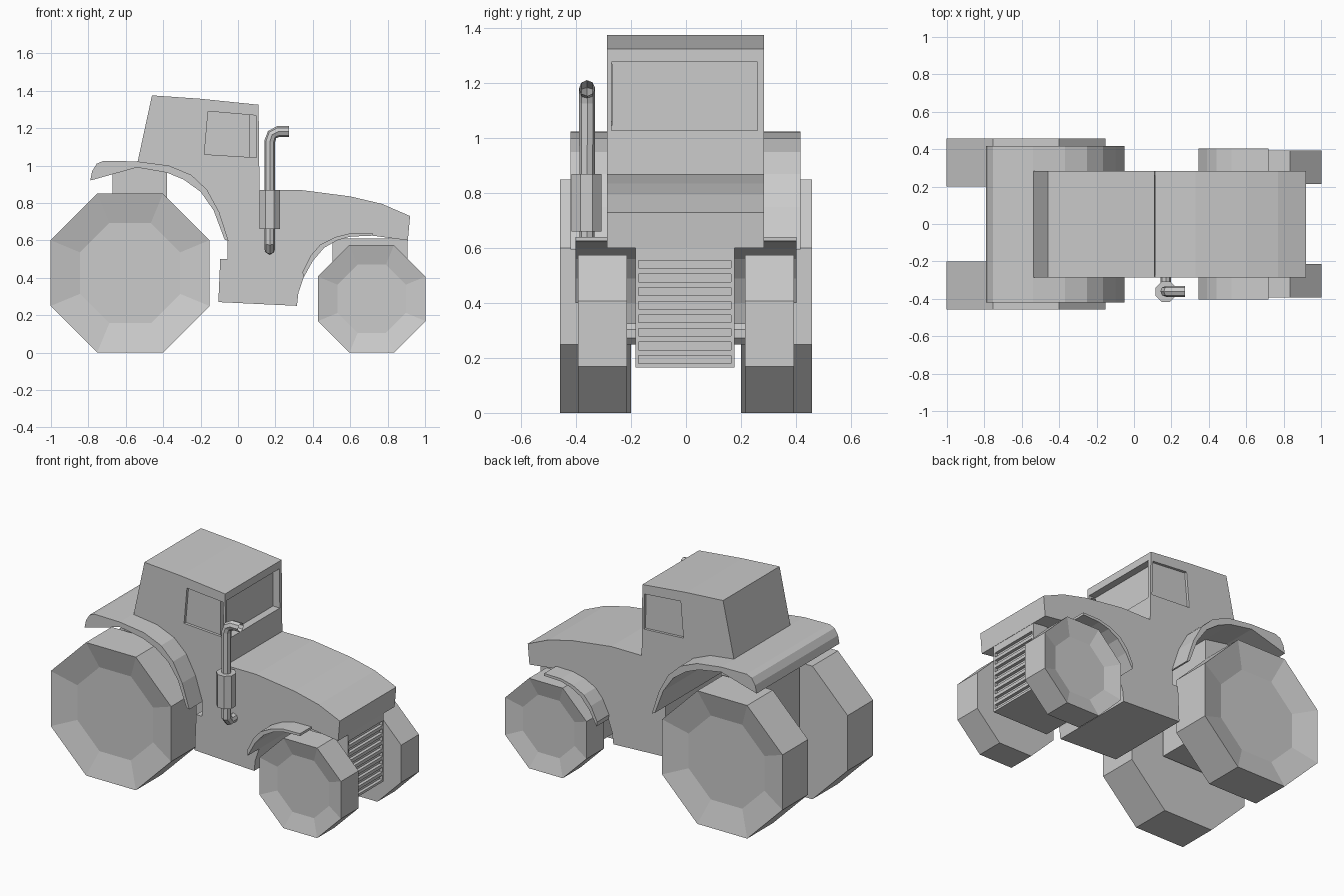
import bpy, bmesh
from math import pi, cos, sin

if "Cube" in bpy.data.objects:
    bpy.data.objects.remove(bpy.data.objects["Cube"])

def make(name, bm):
    bmesh.ops.recalc_face_normals(bm, faces=bm.faces[:])
    me = bpy.data.meshes.new(name)
    bm.to_mesh(me)
    bm.free()
    ob = bpy.data.objects.new(name, me)
    bpy.context.collection.objects.link(ob)
    return ob

def prism(name, pts, y0, y1):
    """Side profile (x, z) extruded across y."""
    bm = bmesh.new()
    a = [bm.verts.new((x, y0, z)) for x, z in pts]
    b = [bm.verts.new((x, y1, z)) for x, z in pts]
    bm.faces.new(a)
    bm.faces.new(b[::-1])
    for i in range(len(pts)):
        j = (i + 1) % len(pts)
        bm.faces.new((a[i], b[i], b[j], a[j]))
    return make(name, bm)

def box(name, x0, x1, y0, y1, z0, z1):
    return prism(name, [(x0, z0), (x1, z0), (x1, z1), (x0, z1)], y0, y1)

def lathe(name, cx, cz, rings, n=8):
    """Closed n-sided solid about a y axis; rings are (flat radius, y)."""
    bm = bmesh.new()
    loops = []
    for r, y in rings:
        r /= cos(pi / n)
        loops.append([bm.verts.new((cx + r * cos((i + .5) * 2 * pi / n), y,
                                    cz + r * sin((i + .5) * 2 * pi / n))) for i in range(n)])
    bm.faces.new(loops[0])
    bm.faces.new(loops[-1][::-1])
    for a, b in zip(loops, loops[1:]):
        for i in range(n):
            j = (i + 1) % n
            bm.faces.new((a[i], b[i], b[j], a[j]))
    return make(name, bm)

def mirror(ob):
    m = ob.modifiers.new("mirror", 'MIRROR')
    m.use_axis = (False, True, False)
    return ob

def cut(ob, cutter):
    m = ob.modifiers.new("cut", 'BOOLEAN')
    m.operation = 'DIFFERENCE'
    m.solver = 'EXACT'
    m.object = cutter
    bpy.context.view_layer.objects.active = ob
    bpy.ops.object.modifier_apply(modifier=m.name)
    bpy.data.objects.remove(cutter)

# Cab, hood and lower body as one side profile
body = prism("body", [
    (-.46, 1.375), (-.2, 1.357), (.11, 1.325), (.115, .87), (.33, .87), (.6, .835),
    (.77, .795), (.92, .73), (.908, .60), (.72, .625), (.6, .62), (.53, .60),
    (.46, .56), (.40, .49), (.35, .40), (.323, .32), (.315, .25), (-.105, .27),
    (-.095, .50), (-.055, .50), (-.055, .60), (-.11, .74), (-.18, .86),
    (-.27, .935), (-.37, .977), (-.54, 1.005)], -.287, .283)

# Recessed side windows and windscreen
window = [(-.16, 1.29), (.095, 1.268), (.1, 1.043), (-.18, 1.06)]
cut(body, prism("window_cutter_a", window, -.4, -.27))
cut(body, prism("window_cutter_b", window, .266, .4))
cut(body, box("windscreen_cutter", .065, .3, -.272, .26, 1.027, 1.277))

# Rear fender arch, full width
prism("rear_fender", [
    (-.79, .92), (-.78, .97), (-.755, 1.01), (-.72, 1.025), (-.54, 1.022), (-.37, 1.0),
    (-.25, .95), (-.165, .87), (-.1, .75), (-.05, .595), (-.072, .605),
    (-.13, .76), (-.2, .86), (-.29, .925), (-.38, .962), (-.54, .99)], -.42, .416)

# Front fenders
mirror(prism("front_fender", [
    (.72, .64), (.6, .638), (.52, .618), (.44, .578), (.39, .52), (.345, .43), (.35, .40),
    (.40, .49), (.46, .56), (.53, .60), (.6, .62), (.72, .625)], .28, .403))

# Front block with slotted grille, and rear axle block
grille = box("grille", .505, .906, -.184, .176, .165, .61)
for i in range(8):
    z = .18 + i * .0495
    cut(grille, box("slot_cutter", .886, 1, -.172, .164, z, z + .028))
box("rear_block", -.67, -.38, -.19, .19, .35, 1.0)

# Wheels: octagons with dished outer faces
mirror(lathe("rear_wheel", -.577, .425, [(.425, .2), (.425, .458), (.268, .415)]))
mirror(lathe("front_wheel", .715, .2875, [(.2875, .215), (.2875, .393), (.183, .363)]))
lathe("front_axle", .715, .2875, [(.038, -.23), (.038, .23)])
lathe("rear_axle", -.577, .425, [(.05, -.22), (.05, .22)])

# Exhaust pipe
cu = bpy.data.curves.new("exhaust_pipe", 'CURVE')
cu.dimensions = '3D'
cu.bevel_depth = .029
cu.bevel_resolution = 2
path = [(.17, -.27, .553), (.17, -.335, .553), (.17, -.36, .585), (.17, -.36, 1.13),
        (.182, -.36, 1.165), (.215, -.36, 1.182), (.272, -.36, 1.182)]
sp = cu.splines.new('POLY')
sp.points.add(len(path) - 1)
for p, co in zip(sp.points, path):
    p.co = (*co, 1)
sp.use_smooth = False
bpy.context.collection.objects.link(bpy.data.objects.new("exhaust_pipe", cu))

# Muffler
bpy.ops.mesh.primitive_cylinder_add(vertices=8, radius=.059, depth=.21,
                                    location=(.17, -.362, .765), rotation=(0, 0, pi / 8))
bpy.context.object.name = "muffler"
